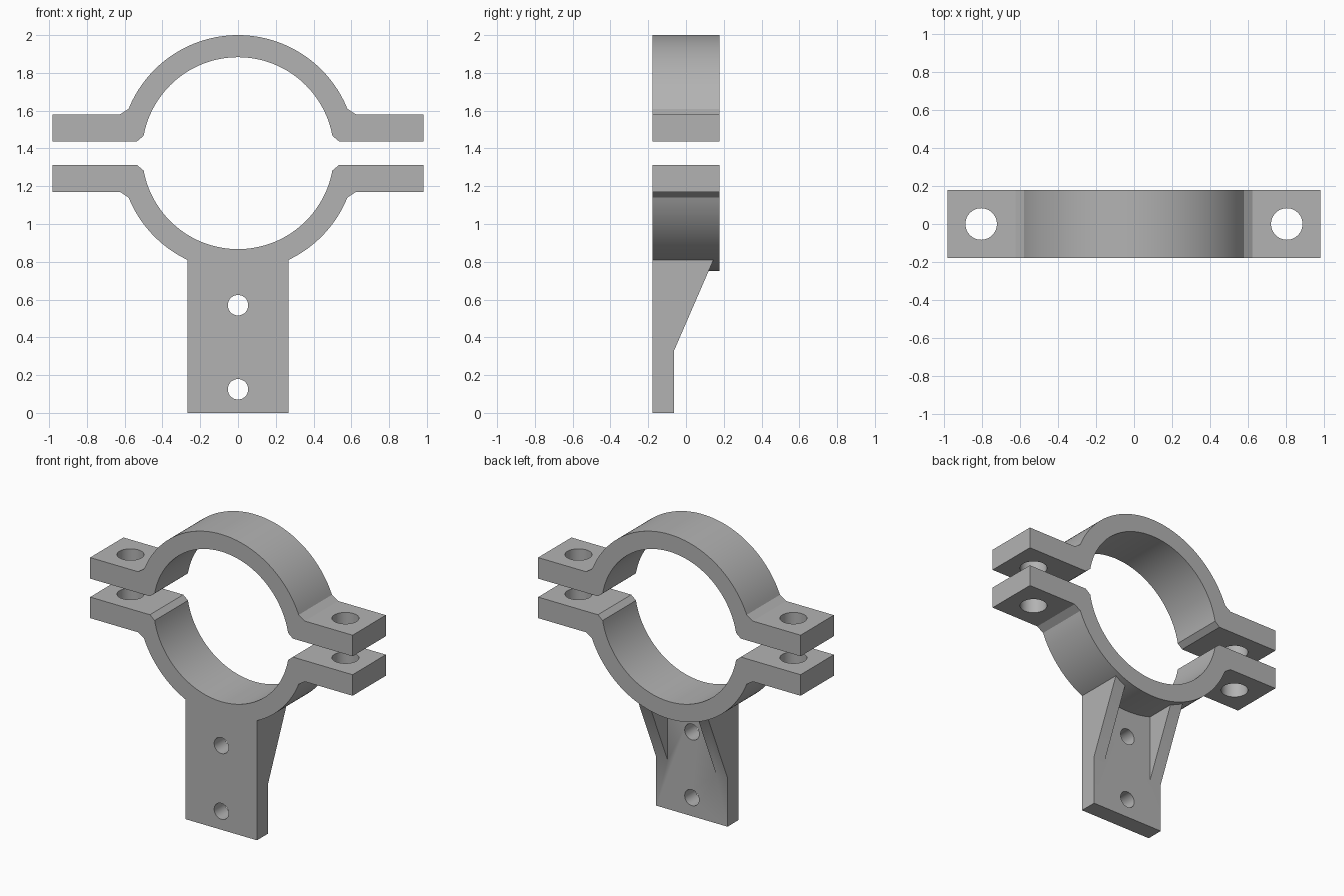
import bpy, bmesh
from math import asin, cos, sin, pi, radians
from mathutils import Matrix

cube = bpy.data.objects.get("Cube")
if cube:
    bpy.data.objects.remove(cube, do_unlink=True)

CENTRE_Z = 1.375          # axis of the clamped pipe
OUTER, INNER = 0.625, 0.508
HALF_DEPTH = 0.178
PLATE_BACK = -0.063
PLATE_HALF = 0.267
RIB = 0.085
ROOT_Z = 0.83             # plate and ribs end inside the ring wall

grey = bpy.data.materials.new("plain grey")
grey.use_nodes = True
colour = (0.45, 0.45, 0.45, 1)
grey.diffuse_color = colour
bsdf = next(n for n in grey.node_tree.nodes if n.type == 'BSDF_PRINCIPLED')
bsdf.inputs["Base Color"].default_value = colour


def finish(name, bm):
    bmesh.ops.recalc_face_normals(bm, faces=bm.faces)
    mesh = bpy.data.meshes.new(name)
    bm.to_mesh(mesh)
    bm.free()
    mesh.materials.append(grey)
    obj = bpy.data.objects.new(name, mesh)
    bpy.context.collection.objects.link(obj)
    return obj


def prism(name, points, offset):
    """Extrude a closed outline of 3D points along an offset."""
    bm = bmesh.new()
    face = bm.faces.new([bm.verts.new(p) for p in points])
    moved = bmesh.ops.extrude_face_region(bm, geom=[face])["geom"]
    bmesh.ops.translate(bm, vec=offset,
                        verts=[v for v in moved if isinstance(v, bmesh.types.BMVert)])
    return finish(name, bm)


def drill(name, radius, location, rotation):
    bm = bmesh.new()
    bmesh.ops.create_cone(bm, cap_ends=True, segments=48, radius1=radius,
                          radius2=radius, depth=1,
                          matrix=Matrix.Translation(location) @ rotation)
    obj = finish(name, bm)
    obj.hide_render = True
    return obj


def combine(target, other, operation):
    mod = target.modifiers.new("combine", 'BOOLEAN')
    mod.operation, mod.object, mod.solver = operation, other, 'EXACT'
    bpy.context.view_layer.objects.active = target
    bpy.ops.object.modifier_apply(modifier=mod.name)
    bpy.data.objects.remove(other, do_unlink=True)


def arc(radius, start, end, steps=64):
    angles = [start + (end - start) * i / steps for i in range(steps + 1)]
    return [(radius * cos(a), radius * sin(a)) for a in angles]


def clamp_half(name, side):
    """Half ring with chamfered roots and two bolted ears."""
    a, b = asin(0.235 / OUTER), asin(0.092 / INNER)
    ear = [(0.625, 0.205), (0.983, 0.205), (0.983, 0.0625), (0.535, 0.0625)]
    outline = arc(OUTER, a, pi - a)
    outline += [(-x, z) for x, z in ear]
    outline += arc(INNER, pi - b, b)
    outline += reversed(ear)
    points = [(x, -HALF_DEPTH, CENTRE_Z + side * z) for x, z in outline]
    half = prism(name, points, (0, 2 * HALF_DEPTH, 0))
    for x in (-0.805, 0.805):
        combine(half, drill("bolt_drill", 0.083, (x, 0, CENTRE_Z), Matrix()),
                'DIFFERENCE')
    return half


upper = clamp_half("upper_clamp", 1)
lower = clamp_half("lower_clamp_bracket", -1)

# Mounting plate
w = PLATE_HALF
plate = prism("mounting_plate",
              [(-w, -HALF_DEPTH, 0), (w, -HALF_DEPTH, 0),
               (w, -HALF_DEPTH, ROOT_Z), (-w, -HALF_DEPTH, ROOT_Z)],
              (0, PLATE_BACK + HALF_DEPTH, 0))

# Sloped side ribs behind the plate
for side in (-1, 1):
    x = side * w
    rib = prism("side_rib",
                [(x, -HALF_DEPTH, 0.33), (x, PLATE_BACK, 0.33),
                 (x, 0.154, ROOT_Z), (x, -HALF_DEPTH, ROOT_Z)],
                (-side * RIB, 0, 0))
    combine(plate, rib, 'UNION')
combine(lower, plate, 'UNION')

# Screw holes through the plate
for z in (0.125, 0.57):
    combine(lower, drill("screw_drill", 0.054, (0, 0, z),
                         Matrix.Rotation(pi / 2, 4, 'X')), 'DIFFERENCE')

bpy.ops.object.select_all(action='DESELECT')
for obj in (upper, lower):
    obj.select_set(True)
bpy.context.view_layer.objects.active = lower
bpy.ops.object.shade_smooth_by_angle(angle=radians(30))
